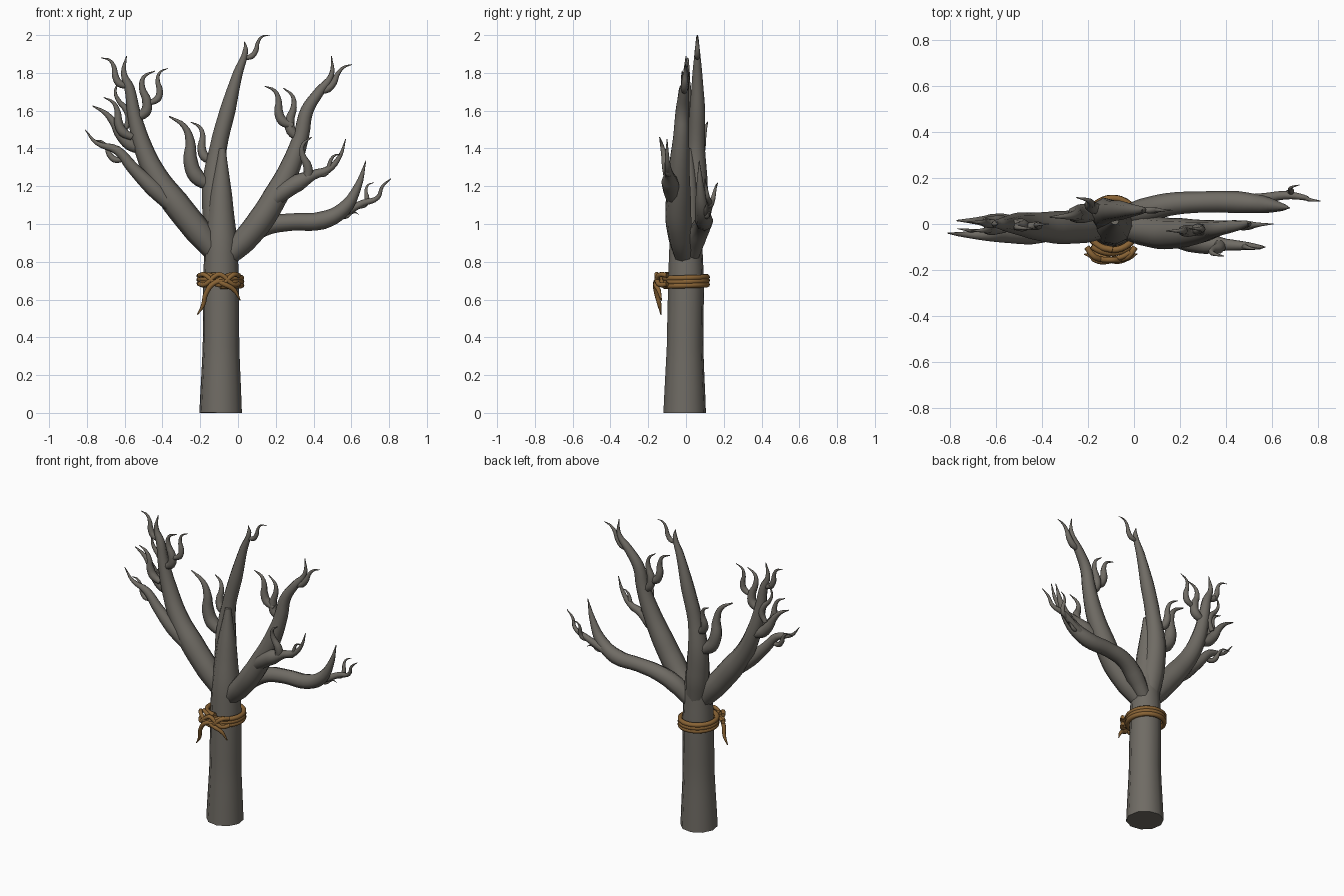
import bpy
import math
from mathutils import Vector

cube = bpy.data.objects.get("Cube")
if cube:
    bpy.data.objects.remove(cube, do_unlink=True)


def make_material(name, colour):
    material = bpy.data.materials.new(name)
    material.use_nodes = True
    material.diffuse_color = colour
    shader = next(n for n in material.node_tree.nodes if n.type == "BSDF_PRINCIPLED")
    shader.inputs["Base Color"].default_value = colour
    return material


bark = make_material("grey_bark", (.16, .148, .128, 1))
hemp = make_material("brown_rope", (.25, .125, .035, 1))


def tube(name, points, material=bark, detail=2, steps=4):
    """Sweep a round section along points of (x, y, z, radius) and keep it as a mesh."""
    curve = bpy.data.curves.new(name, "CURVE")
    curve.dimensions = "3D"
    curve.bevel_depth = 1
    curve.bevel_resolution = detail
    curve.resolution_u = steps
    curve.use_fill_caps = True
    spline = curve.splines.new("BEZIER")
    spline.bezier_points.add(len(points) - 1)
    for knot, (x, y, z, radius) in zip(spline.bezier_points, points):
        knot.co = (x, y, z)
        knot.radius = radius
        knot.handle_left_type = knot.handle_right_type = "AUTO"
    source = bpy.data.objects.new(name + "_path", curve)
    bpy.context.collection.objects.link(source)
    graph = bpy.context.evaluated_depsgraph_get()
    mesh = bpy.data.meshes.new_from_object(source.evaluated_get(graph))
    bpy.data.objects.remove(source, do_unlink=True)
    mesh.name = name
    mesh.materials.clear()
    mesh.materials.append(material)
    part = bpy.data.objects.new(name, mesh)
    bpy.context.collection.objects.link(part)
    bpy.ops.object.select_all(action="DESELECT")
    part.select_set(True)
    bpy.context.view_layer.objects.active = part
    bpy.ops.object.shade_smooth_by_angle(angle=math.radians(50))
    return part


def twig(name, start, tip, radius, bend=.1):
    """A swollen, tapering twig with an S-shaped bend in the x-z plane."""
    start, tip = Vector(start), Vector(tip)
    along = tip - start
    side = Vector((-along.z, 0, along.x))
    profile = (.7, 1, .9, .6, .35, .08)
    points = []
    for i, width in enumerate(profile):
        t = i / (len(profile) - 1)
        place = start + along * t + side * bend * math.sin(math.tau * t)
        points.append((*place, radius * width))
    tube(name, points)


# Trunk, ending in a broken spike
tube("trunk", [(-.092, -.007, 0, .114), (-.09, -.005, .35, .098),
               (-.09, 0, .7, .096), (-.09, 0, .9, .088),
               (-.09, .01, 1.15, .06), (-.083, .015, 1.4, .018)], detail=3)

# Central limb
tube("central_limb", [(-.09, .02, .82, .06), (-.11, .035, 1.0, .075),
                      (-.125, .05, 1.2, .066), (-.105, .055, 1.4, .046),
                      (-.055, .06, 1.6, .042), (0, .06, 1.8, .026),
                      (.04, .06, 1.92, .014), (.035, .06, 1.965, .002)])
twig("central_tip", (.03, .06, 1.88), (.17, .06, 2), .015, -.12)
twig("central_large_twig", (-.14, .05, 1.2), (-.365, .03, 1.57), .042, .1)
twig("central_rear_twig", (-.13, .06, 1.33), (-.25, .115, 1.54), .026, .12)

# Right limb with its forked side branch
tube("right_limb", [(-.08, 0, .8, .05), (-.21, -.01, .96, .072),
                    (-.33, -.015, 1.11, .072), (-.43, -.01, 1.25, .06),
                    (-.5, 0, 1.4, .05), (-.55, 0, 1.58, .036),
                    (-.575, 0, 1.72, .027), (-.605, 0, 1.8, .015),
                    (-.59, 0, 1.89, .002)])
tube("right_side_branch", [(-.34, -.03, 1.09, .04), (-.45, -.045, 1.19, .044),
                           (-.56, -.05, 1.3, .032), (-.64, -.05, 1.39, .024),
                           (-.75, -.045, 1.43, .011), (-.81, -.04, 1.5, .002)])
twig("right_side_tip", (-.61, -.05, 1.34), (-.77, -.02, 1.44), .017, .12)
twig("right_top_tip", (-.58, 0, 1.73), (-.725, .01, 1.88), .02, .12)
twig("right_outer_twig", (-.51, .01, 1.39), (-.77, .015, 1.625), .035, .05)
twig("right_middle_twig", (-.56, -.02, 1.46), (-.71, -.03, 1.67), .026, .1)
twig("right_upright_twig", (-.6, .02, 1.5), (-.625, .02, 1.76), .02, -.12)
twig("right_inner_twig", (-.55, 0, 1.56), (-.44, -.02, 1.81), .028, -.16)
twig("right_inner_tip", (-.47, -.01, 1.64), (-.37, 0, 1.825), .019, -.14)

# Left limb
tube("left_limb", [(-.06, -.01, .82, .05), (.03, -.025, .91, .066),
                   (.12, -.04, 1.02, .07), (.2, -.04, 1.15, .066),
                   (.28, -.035, 1.31, .054), (.335, -.025, 1.47, .042),
                   (.365, -.02, 1.6, .035), (.43, -.01, 1.7, .027),
                   (.495, 0, 1.79, .014), (.495, 0, 1.89, .002)])
twig("left_top_tip", (.43, -.01, 1.7), (.605, 0, 1.845), .02, -.08)
twig("left_inner_twig", (.33, -.025, 1.45), (.24, -.02, 1.72), .027, .12)
twig("left_inner_tip", (.29, -.03, 1.52), (.14, -.03, 1.73), .026, .12)

# Small branch on the front of the left limb
tube("front_side_branch", [(.13, -.05, 1.07, .03), (.24, -.075, 1.17, .046),
                           (.32, -.085, 1.22, .046), (.4, -.09, 1.26, .026),
                           (.48, -.095, 1.29, .019), (.54, -.1, 1.36, .011),
                           (.57, -.1, 1.45, .002)])
twig("front_upright_twig", (.32, -.08, 1.21), (.39, -.14, 1.46), .028, -.14)
twig("front_low_twig", (.42, -.09, 1.26), (.55, -.11, 1.37), .016, -.12)

# Low, sweeping limb at the rear left
tube("low_left_limb", [(-.05, .03, .84, .045), (.04, .055, .93, .056),
                       (.15, .085, .99, .05), (.28, .095, 1.01, .046),
                       (.45, .095, 1.02, .048), (.56, .085, 1.08, .038),
                       (.635, .075, 1.2, .02), (.677, .07, 1.335, .002)])
tube("low_left_fork", [(.46, .1, 1.02, .028), (.56, .11, 1.06, .024),
                       (.66, .125, 1.11, .018), (.74, .115, 1.14, .012),
                       (.765, .105, 1.2, .008), (.81, .1, 1.24, .002)])
twig("low_left_upright_twig", (.64, .125, 1.09), (.72, .17, 1.22), .015, -.14)
twig("low_left_small_twig", (.54, .105, 1.05), (.64, .13, 1.05), .012, -.12)

# Rope wound three times round the trunk
coils = []
turns, per_turn = 3, 12
for i in range(turns * per_turn + 1):
    angle = math.tau * i / per_turn - math.pi / 2
    coils.append((-.093 + .112 * math.cos(angle), .112 * math.sin(angle),
                  .67 + .06 * i / (turns * per_turn), .015))
tube("rope_coils", coils, hemp, steps=3)

# Crossed strands of the knot
for label, sign in (("upper", 1), ("lower", -1)):
    strand = []
    for i in range(-4, 5):
        t = i / 4
        strand.append((-.1 + .105 * t, -.155 + .055 * t ** 4,
                       .705 + sign * .028 * math.cos(math.pi * t * 1.2), .013))
    tube("knot_strand_" + label, strand, hemp)
for label, sign in (("rising", 1), ("falling", -1)):
    strand = []
    for i in range(-3, 4):
        t = i / 3
        strand.append((-.1 + .085 * t, -.14 - sign * .012 + .03 * t * t,
                       .705 + sign * .03 * math.sin(math.pi * t / 2), .012))
    tube("knot_cross_" + label, strand, hemp)

# Loose rope ends
tube("rope_end_right", [(-.07, -.15, .7, .013), (-.13, -.162, .685, .014),
                        (-.17, -.155, .63, .013), (-.185, -.14, .57, .011),
                        (-.215, -.132, .52, .003)], hemp)
tube("rope_end_left", [(-.12, -.15, .7, .013), (-.07, -.16, .68, .014),
                       (-.02, -.145, .65, .012), (.012, -.13, .595, .003)], hemp)
